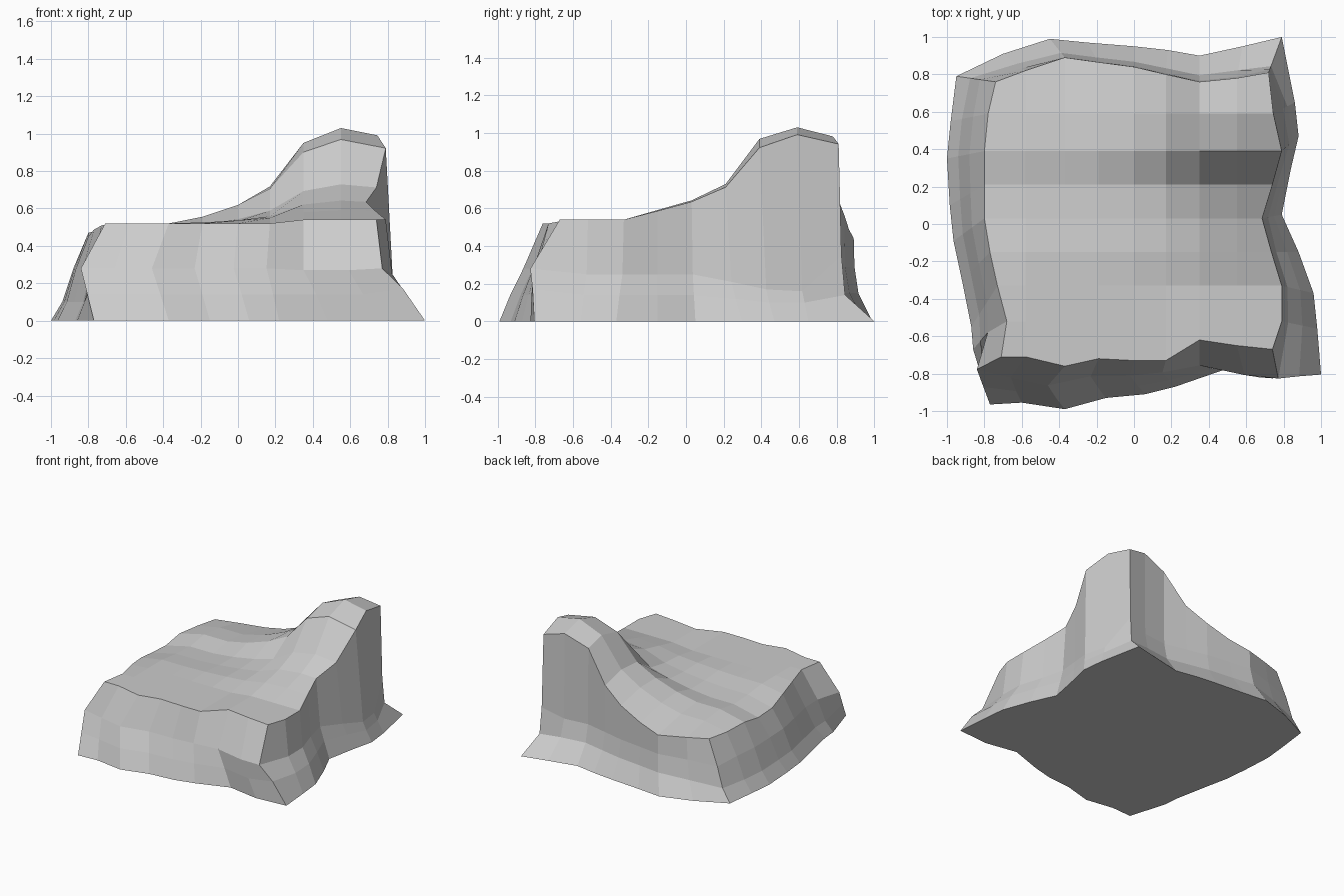
import bpy, bmesh

if "Cube" in bpy.data.objects:
    bpy.data.objects.remove(bpy.data.objects["Cube"])


def interp(pts, v):
    if v <= pts[0][0]:
        return pts[0][1]
    for (a, p), (b, q) in zip(pts, pts[1:]):
        if v <= b:
            return p + (q - p) * (v - a) / (b - a)
    return pts[-1][1]


# Hill profiles: influence along x and along y, multiplied together
HILL_X = [(-.3, 0), (-.19, .08), (0, .22), (.17, .41), (.35, .85), (.55, 1), (.74, .93), (.8, .89)]
HILL_Y = [(-.33, 0), (-.15, .14), (.03, .24), (.21, .41), (.39, .88), (.59, 1), (.81, .89)]
RIM_DIP = [(-.8, -.05), (-.71, 0)]
# Shallow hollow and falling back edge of the plateau
FALL_Y = [(-.15, 0), (.03, -.02), (.21, -.03), (.39, 0), (.59, -.02), (.76, -.06), (.9, -.08)]


def height(x, y):
    hx = interp(HILL_X, x)
    z = .52 + .51 * hx * interp(HILL_Y, y) + interp(FALL_Y, y) * (1 - hx)
    if x > .3 and y < -.3:
        z += .02
    if x < -.7 and y > .6:
        return z
    return z + interp(RIM_DIP, x)


# Plateau grid lines and its irregular rim
cols = [-.71, -.58, -.37, -.19, 0, .17, .35, .55, .74]
rows = [-.71, -.52, -.33, -.15, .03, .21, .39, .59, .79]
front = [-.71, -.71, -.76, -.72, -.73, -.73, -.62, -.65, -.67]
back = [.76, .82, .89, .865, .84, .80, .76, .78, .81]
left = [-.71, -.68, -.73, -.77, -.80, -.80, -.80, -.78, -.74]
right = [.74, .79, .79, .735, .685, .74, .79, .745, .72]

# Ground outline, one point for each rim point, counter-clockwise from front left
base = [(-.77, -.965), (-.6, -.955), (-.37, -.99), (-.15, -.93), (.06, -.91), (.22, -.87), (.48, -.78), (.74, -.825),
        (1.0, -.805), (.98, -.56), (.96, -.37), (.88, -.15), (.79, .05), (.84, .3), (.88, .47), (.86, .65),
        (.79, 1.0), (.58, .95), (.35, .9), (.18, .93), (0, .95), (-.25, .97), (-.45, .99), (-.7, .91),
        (-.95, .79), (-.98, .55), (-1.0, .35), (-.985, .1), (-.965, -.09), (-.92, -.3), (-.87, -.55), (-.86, -.67)]

# Wall shape by side: (outward share, height) of the middle and lower rings
WALLS = [((.45, .28), (.75, .14)), ((.18, .25), (.58, .14)), ((.04, .29), (.25, .15)), ((.4, .28), (.7, .1))]
SPECIAL = {0: ((.5, .28), (.75, .14)), 6: ((.85, .27), (.95, .14)), 7: ((.9, .27), (.97, .14)),
           8: ((.12, .28), (.55, .17)), 12: ((.3, .25), (.6, .14)), 13: ((.35, .21), (.6, .12)),
           14: ((.45, .17), (.65, .1)), 15: ((.45, .16), (.65, .1)), 16: ((.08, .35), (.18, .14)),
           23: ((.15, .28), (.4, .13)), 24: ((.4, .26), (.65, .1))}
# Sideways jogs of the middle ring (half as much on the lower ring)
JOG = {0: (-.1, .06), 1: (-.07, 0), 2: (-.09, 0), 3: (-.06, 0), 4: (-.05, 0), 5: (-.04, 0),
       6: (-.11, 0), 7: (-.13, 0), 8: (0, -.14), 31: (-.03, 0)}

bm = bmesh.new()
n = len(cols)
m = n - 1
grid = []
for j in range(n):
    line = []
    for i in range(n):
        x = left[j] if i == 0 else right[j] if i == m else cols[i]
        y = front[i] if j == 0 else back[i] if j == m else rows[j]
        line.append(bm.verts.new((x, y, height(x, y))))
    grid.append(line)
for j in range(m):
    for i in range(m):
        bm.faces.new((grid[j][i], grid[j][i + 1], grid[j + 1][i + 1], grid[j + 1][i]))

# Rim loop, then the stepped rock walls down to the ground
rim = ([grid[0][i] for i in range(m)] + [grid[j][m] for j in range(m)]
       + [grid[m][i] for i in range(m, 0, -1)] + [grid[j][0] for j in range(m, 0, -1)])
rings = [rim, [], [], []]
for k, (v, (bx, by)) in enumerate(zip(rim, base)):
    shape = SPECIAL.get(k, WALLS[k // m]) + ((1, 0),)
    jx, jy = JOG.get(k, (0, 0))
    for r, ((t, z), s) in enumerate(zip(shape, (1, .5, 0)), 1):
        rings[r].append(bm.verts.new((v.co.x + (bx - v.co.x) * t + jx * s,
                                      v.co.y + (by - v.co.y) * t + jy * s, z)))
count = len(rim)
for upper, lower in zip(rings, rings[1:]):
    for k in range(count):
        q = (k + 1) % count
        bm.faces.new((upper[k], lower[k], lower[q], upper[q]))

# Flat underside
bm.faces.new(rings[-1][::-1])
bmesh.ops.recalc_face_normals(bm, faces=bm.faces)

mesh = bpy.data.meshes.new("rock_plateau")
bm.to_mesh(mesh)
bm.free()
bpy.context.collection.objects.link(bpy.data.objects.new("rock_plateau", mesh))
